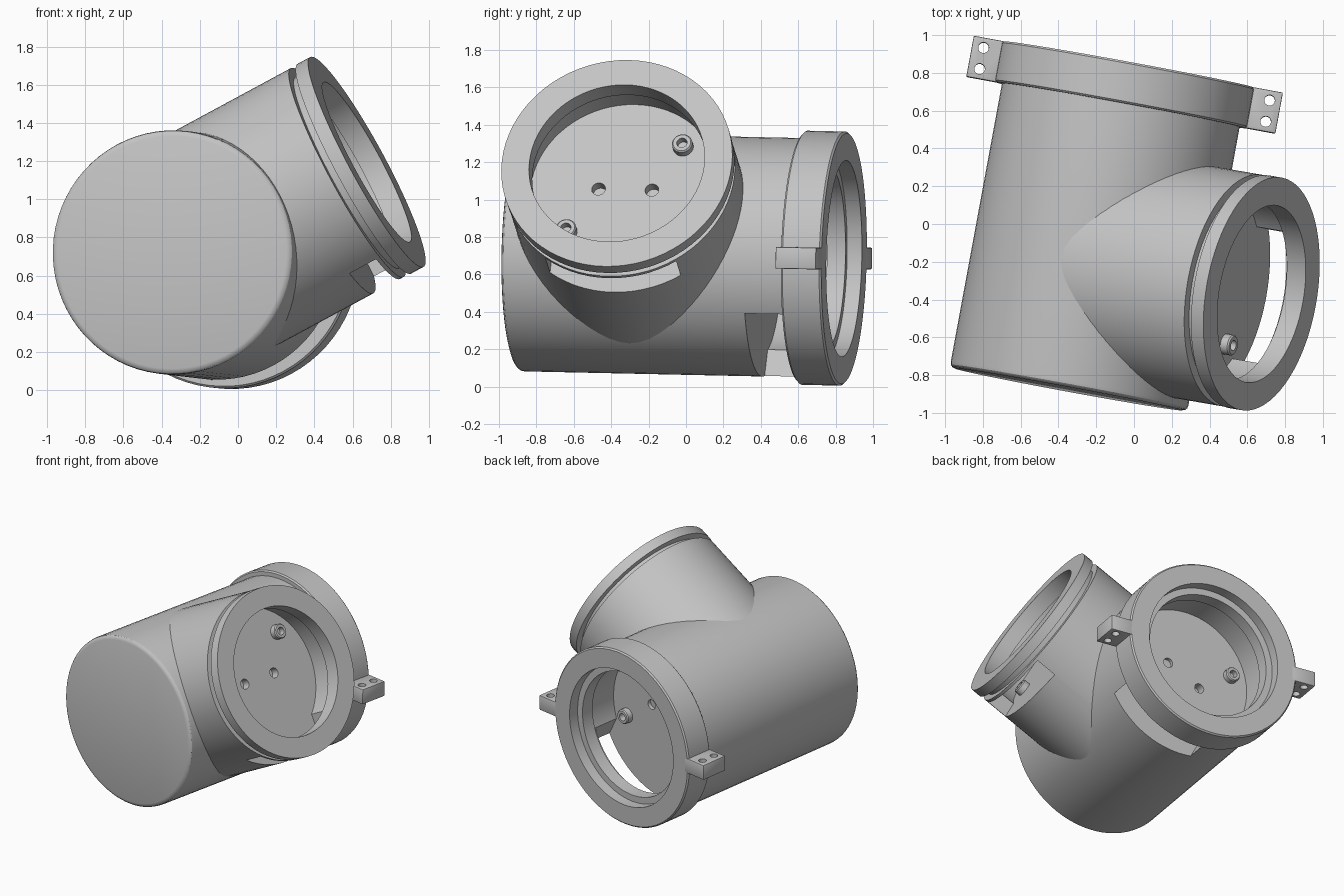
import bpy, bmesh, math
from mathutils import Vector, Matrix

cube = bpy.data.objects.get("Cube")
if cube:
    bpy.data.objects.remove(cube, do_unlink=True)

grey = bpy.data.materials.new("plain grey")
grey.use_nodes = True
COLOUR = (0.55, 0.55, 0.55, 1)
grey.diffuse_color = COLOUR
grey.node_tree.nodes["Principled BSDF"].inputs["Base Color"].default_value = COLOUR


def frame(x, y, z, origin):
    m = Matrix((x, y, z)).transposed().to_4x4()
    m.translation = origin
    return m


# Axes: the main pipe, the branch pipe, and the direction square to both
branch_axis = Vector((0.87, -0.15, 0.47)).normalized()
main_axis = Vector((0.183, 0.983, -0.02))
main_axis = (main_axis - branch_axis * main_axis.dot(branch_axis)).normalized()
side = branch_axis.cross(main_axis)
MAIN = frame(side, branch_axis, main_axis, Vector((-0.03, 0.845, 0.685)))
BRANCH = frame(main_axis, side, branch_axis, Vector((0.675, -0.37, 1.195)))


def make(name, bm, matrix):
    bmesh.ops.recalc_face_normals(bm, faces=bm.faces[:])
    mesh = bpy.data.meshes.new(name)
    bm.to_mesh(mesh)
    bm.free()
    mesh.materials.append(grey)
    ob = bpy.data.objects.new(name, mesh)
    ob.matrix_world = matrix
    bpy.context.collection.objects.link(ob)
    return ob


def lathe(name, profile, matrix, steps=72):
    """Spin (radius, height) points, from axis to axis, around local z."""
    bm = bmesh.new()
    verts = [bm.verts.new((r, 0, z)) for r, z in profile]
    edges = [bm.edges.new(pair) for pair in zip(verts, verts[1:])]
    bmesh.ops.spin(bm, geom=verts + edges, cent=(0, 0, 0), axis=(0, 0, 1),
                   angle=math.tau, steps=steps, use_merge=False)
    bmesh.ops.remove_doubles(bm, verts=bm.verts[:], dist=1e-5)
    return make(name, bm, matrix)


def box(name, low, high, matrix, bevel=0.0):
    bm = bmesh.new()
    bmesh.ops.create_cube(bm, size=1)
    low, high = Vector(low), Vector(high)
    bmesh.ops.scale(bm, vec=high - low, verts=bm.verts[:])
    bmesh.ops.translate(bm, vec=(low + high) / 2, verts=bm.verts[:])
    if bevel:
        bmesh.ops.bevel(bm, geom=bm.edges[:], offset=bevel, segments=2,
                        profile=0.5, affect='EDGES')
    return make(name, bm, matrix)


def rod(name, radius, x, y, low, high, matrix):
    return lathe(name, [(0, low), (radius, low), (radius, high), (0, high)],
                 matrix @ Matrix.Translation((x, y, 0)), 24)


def activate(ob):
    bpy.ops.object.select_all(action='DESELECT')
    bpy.context.view_layer.objects.active = ob
    ob.select_set(True)


def cut(ob, cutters):
    activate(ob)
    for cutter in cutters:
        mod = ob.modifiers.new("cut", 'BOOLEAN')
        mod.operation, mod.solver, mod.object = 'DIFFERENCE', 'EXACT', cutter
        bpy.ops.object.modifier_apply(modifier=mod.name)
        bpy.data.objects.remove(cutter, do_unlink=True)


def smooth(ob):
    activate(ob)
    bpy.ops.object.shade_smooth_by_angle(angle=math.radians(30))


# Main pipe: closed rounded end, wide collar, counterbored socket
END = -1.75
main = lathe("main_pipe", [
    (0, END), (0.61, END), (0.628, END + 0.006), (0.637, END + 0.016),
    (0.64, END + 0.032), (0.64, -0.22), (0.67, -0.22), (0.68, -0.21),
    (0.68, -0.01), (0.67, 0), (0.525, 0), (0.525, -0.08), (0.475, -0.08),
    (0.475, -0.18), (0.515, -0.18), (0.515, -0.43), (0, -0.43)], MAIN)
cut(main, [
    box("slot_cutter", (-0.8, -0.355, -0.43), (-0.34, 0.355, -0.22), MAIN),
    rod("hole_cutter", 0.037, 0, -0.145, -0.5, -0.4, MAIN),
    rod("hole_cutter", 0.037, 0, 0.145, -0.5, -0.4, MAIN)])
smooth(main)

# Branch pipe: grooved rim around an inward lip
branch = lathe("branch_pipe", [
    (0, -1.03), (0.622, -1.03), (0.622, -0.118), (0.57, -0.118),
    (0.57, -0.075), (0.625, -0.075), (0.625, 0), (0.475, 0),
    (0.475, -0.115), (0.515, -0.115), (0.515, -0.3), (0, -0.3)], BRANCH)
cut(branch, [
    box("slot_cutter", (-0.355, -0.8, -0.3), (0.355, -0.34, -0.14), BRANCH),
    rod("hole_cutter", 0.037, -0.145, 0, -0.36, -0.27, BRANCH),
    rod("hole_cutter", 0.037, 0.145, 0, -0.36, -0.27, BRANCH)])
smooth(branch)

# Hollow screw bosses, a diagonal pair on each socket floor
for label, matrix, floor, x, y in (("main", MAIN, -0.43, 0.264, -0.288),
                                   ("branch", BRANCH, -0.3, 0.288, 0.264)):
    for s in (-1, 1):
        top = floor + 0.05
        boss = lathe(label + "_screw_boss", [
            (0, floor - 0.01), (0.055, floor - 0.01), (0.055, top - 0.008),
            (0.048, top), (0.028, top), (0.028, floor + 0.005),
            (0, floor + 0.005)],
            matrix @ Matrix.Translation((s * x, s * y, 0)), 24)
        smooth(boss)

# Clamp tabs on both sides of the collar, each with two upright holes
across = Vector((main_axis.y, -main_axis.x, 0)).normalized()
TAB = frame(across, main_axis, across.cross(main_axis), MAIN.translation)
for name, s in (("left_tab", 1), ("right_tab", -1)):
    x0, x1 = sorted((s * 0.64, s * 0.832))
    tab = box(name, (x0, -0.22, -0.058), (x1, 0, 0.058), TAB, 0.006)
    cut(tab, [rod("hole_cutter", 0.028, s * 0.77, -0.11 + dy, -0.1, 0.1, TAB)
              for dy in (-0.057, 0.057)])
    smooth(tab)
